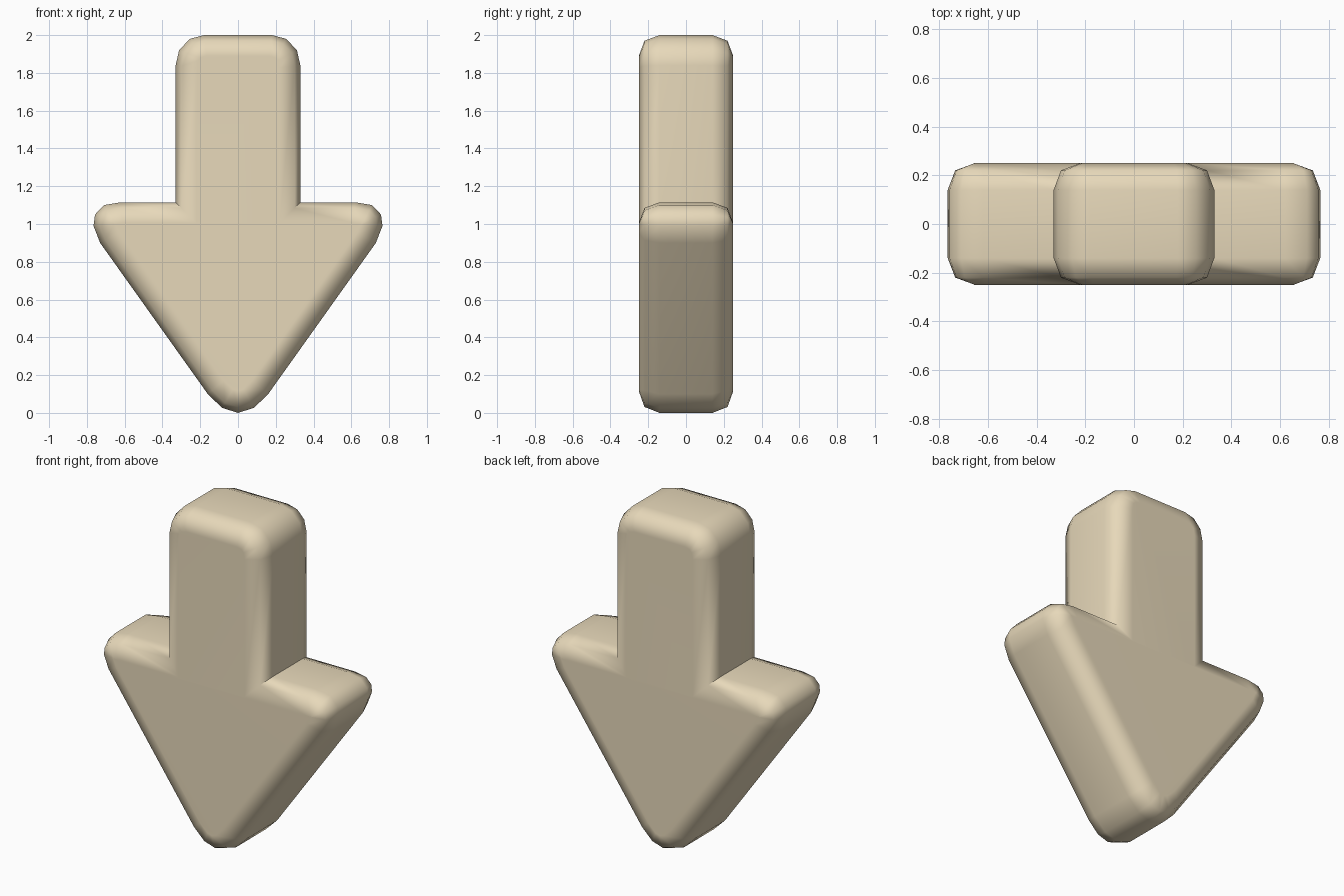
import bpy, bmesh, math
from mathutils import Vector

if "Cube" in bpy.data.objects:
    bpy.data.objects.remove(bpy.data.objects["Cube"])

# Right half of the arrow outline (x, z), from the tip up to the top
half = [(0.085, 0.027), (0.16, 0.10), (0.73, 0.90), (0.765, 0.99), (0.757, 1.05),
        (0.71, 1.10), (0.62, 1.115), (0.33, 1.115), (0.33, 1.84), (0.312, 1.92),
        (0.255, 1.98), (0.18, 2.0)]
outline = [Vector(p) for p in [(0, 0.0)] + half + [(-x, z) for x, z in reversed(half)]]


def inset(points, d):
    """Move every edge of a counter-clockwise outline inwards by d."""
    out = []
    n = len(points)
    for i, p in enumerate(points):
        a = (p - points[i - 1]).normalized()
        b = (points[(i + 1) % n] - p).normalized()
        na, nb = Vector((-a.y, a.x)), Vector((-b.y, b.x))
        out.append(p + (na + nb) * (d / (1 + na.dot(nb))))
    return out


# Cross-section of the rounded rim: (y, inset)
rim = [(-0.25, 0.11), (-0.22, 0.03), (-0.14, 0), (0.14, 0), (0.22, 0.03), (0.25, 0.11)]

bm = bmesh.new()
rings = [[bm.verts.new((p.x, y, p.y)) for p in inset(outline, d)] for y, d in rim]
n = len(outline)
for r0, r1 in zip(rings, rings[1:]):
    for i in range(n):
        j = (i + 1) % n
        bm.faces.new((r0[i], r0[j], r1[j], r1[i]))
bm.faces.new(rings[0])
bm.faces.new(rings[-1][::-1])
bmesh.ops.recalc_face_normals(bm, faces=bm.faces[:])

# Arrow body
mesh = bpy.data.meshes.new("down_arrow")
bm.to_mesh(mesh)
bm.free()
arrow = bpy.data.objects.new("down_arrow", mesh)
bpy.context.collection.objects.link(arrow)
bpy.context.view_layer.objects.active = arrow
arrow.select_set(True)
bpy.ops.object.shade_smooth_by_angle(angle=math.radians(65))
weighted = arrow.modifiers.new("even_shading", 'WEIGHTED_NORMAL')
weighted.keep_sharp = True

# Warm beige colour
mat = bpy.data.materials.new("beige")
mat.diffuse_color = (0.80, 0.69, 0.49, 1)
mat.use_nodes = True
mat.node_tree.nodes["Principled BSDF"].inputs["Base Color"].default_value = mat.diffuse_color
mesh.materials.append(mat)
